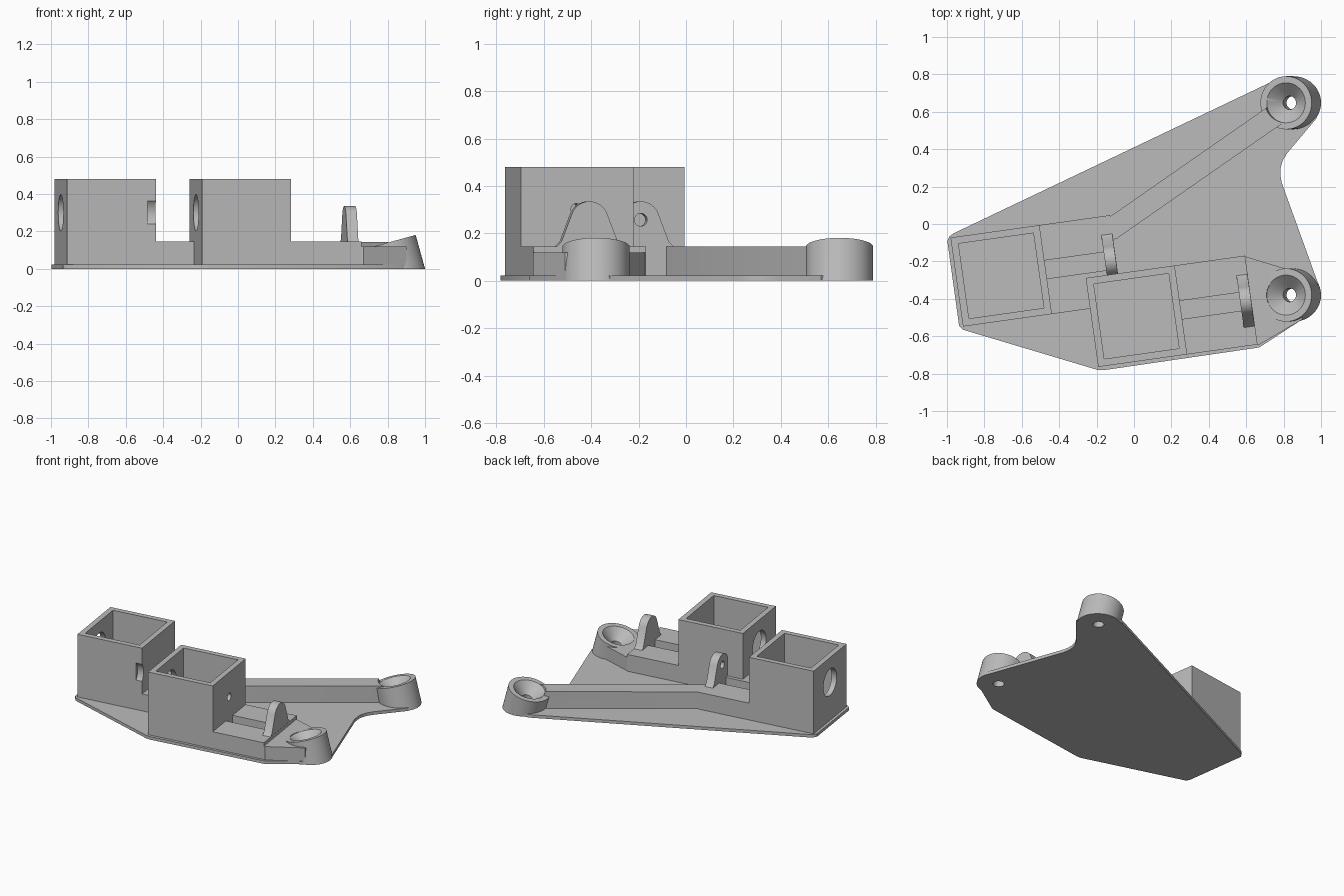
import bpy, bmesh, math
from mathutils import Matrix, Vector

if "Cube" in bpy.data.objects:
    bpy.data.objects.remove(bpy.data.objects["Cube"], do_unlink=True)

grey = bpy.data.materials.new("plain_grey")
grey.use_nodes = True
grey.diffuse_color = (0.5, 0.5, 0.5, 1)
grey.node_tree.nodes["Principled BSDF"].inputs["Base Color"].default_value = (0.5, 0.5, 0.5, 1)

IDENT = Matrix.Identity(4)
PLATE = 0.022
DECK = 0.145
HALF = 0.24


def finish(name, bm, matrix=IDENT):
    bm.transform(matrix)
    bmesh.ops.recalc_face_normals(bm, faces=bm.faces)
    mesh = bpy.data.meshes.new(name)
    bm.to_mesh(mesh)
    bm.free()
    mesh.materials.append(grey)
    obj = bpy.data.objects.new(name, mesh)
    bpy.context.collection.objects.link(obj)
    return obj


def prism(name, points, low, high, matrix=IDENT):
    """Extrude a flat outline from low to high along local z."""
    bm = bmesh.new()
    face = bm.faces.new([bm.verts.new((x, y, low)) for x, y in points])
    ext = bmesh.ops.extrude_face_region(bm, geom=[face])
    moved = [v for v in ext["geom"] if isinstance(v, bmesh.types.BMVert)]
    bmesh.ops.translate(bm, verts=moved, vec=(0, 0, high - low))
    return finish(name, bm, matrix)


def block(name, x0, x1, y0, y1, z0, z1, matrix):
    return prism(name, [(x0, y0), (x1, y0), (x1, y1), (x0, y1)], z0, z1, matrix)


def lathe(name, profile, matrix, ground_cut=False):
    """Spin a (radius, height) profile about local z."""
    bm = bmesh.new()
    verts = [bm.verts.new((r, 0, h)) for r, h in profile]
    edges = [bm.edges.new(pair) for pair in zip(verts, verts[1:])]
    bmesh.ops.spin(bm, geom=verts + edges, cent=(0, 0, 0), axis=(0, 0, 1),
                   angle=math.tau, steps=48, use_duplicate=False)
    bmesh.ops.remove_doubles(bm, verts=bm.verts, dist=0.0001)
    if ground_cut:
        bm.transform(matrix)
        cut_geom = bm.verts[:] + bm.edges[:] + bm.faces[:]
        bmesh.ops.bisect_plane(bm, geom=cut_geom, plane_co=(0, 0, 0),
                               plane_no=(0, 0, 1), clear_inner=True)
        bmesh.ops.holes_fill(bm, edges=[e for e in bm.edges if e.is_boundary])
        matrix = IDENT
    return finish(name, bm, matrix)


def rod(name, radius, x0, x1, z, matrix):
    """Cylinder along local x, used as a drill."""
    turn = Matrix.Translation((0, 0, z)) @ Matrix.Rotation(math.pi / 2, 4, 'Y')
    return lathe(name, [(0, x0), (radius, x0), (radius, x1), (0, x1)], matrix @ turn)


def cut(targets, cutter):
    for obj in targets:
        mod = obj.modifiers.new("cut", 'BOOLEAN')
        mod.operation = 'DIFFERENCE'
        mod.solver = 'EXACT'
        mod.object = cutter
        bpy.context.view_layer.objects.active = obj
        bpy.ops.object.modifier_apply(modifier=mod.name)
    bpy.data.objects.remove(cutter, do_unlink=True)


# Base plate
base_plate = prism("base_plate", [
    (-0.998, -0.09), (-0.985, -0.065), (-0.965, -0.05), (0.735, 0.76), (0.86, 0.78),
    (0.98, 0.57), (0.82, 0.38), (0.795, 0.34), (0.784, 0.3), (0.783, 0.26),
    (0.79, 0.22), (0.985, -0.32), (0.93, -0.49), (0.67, -0.66), (-0.165, -0.782),
    (-0.195, -0.78), (-0.915, -0.565), (-0.935, -0.545)], 0, PLATE)

# Two angled holders: tall open box, low deck and rounded lug
centres = [("rear", -0.71, -0.277), ("front", 0.013, -0.493)]
frames, bodies, lugs = [], [], []
side_view = Matrix.Rotation(math.pi / 2, 4, 'X')
end_view = Matrix(((0, 0, 1, 0), (1, 0, 0, 0), (0, 1, 0, 0), (0, 0, 0, 1)))
lug_outline = [(-0.14, 0.13), (0.14, 0.13), (0.14, DECK), (0.12, 0.165)]
for i in range(17):
    a = math.radians(20 + i * 140 / 16)
    lug_outline.append((0.08 * math.cos(a), 0.255 + 0.08 * math.sin(a)))
lug_outline += [(-0.12, 0.165), (-0.14, DECK)]

for label, x, y in centres:
    frame = Matrix.Translation((x, y, 0)) @ Matrix.Rotation(math.radians(8), 4, 'Z')
    frames.append(frame)
    bodies.append(prism(label + "_holder", [
        (-HALF, 0.01), (0.62, 0.01), (0.62, DECK), (HALF, DECK),
        (HALF, 0.48), (-HALF, 0.48)], -HALF, HALF, frame @ side_view))
    lugs.append(prism(label + "_lug", lug_outline, 0.56, 0.619, frame @ end_view))

# Arm to the rear post and web to the front post
arm = prism("rear_arm", [(-0.3, 0.018), (-0.122, 0.044), (0.72, 0.63), (0.8, 0.67),
                         (0.83, 0.56), (0.76, 0.515), (-0.095, -0.08),
                         (-0.2, -0.1)], 0.01, DECK - 0.001)
web = prism("front_web", [(0.59, -0.172), (0.83, -0.245), (0.9, -0.38), (0.9, -0.51),
                          (0.67, -0.645), (0.62, -0.64)], 0.01, 0.12)

# Tilted posts with countersunk bores
posts = []
for label, y, neighbours in [("rear", 0.648, [arm]), ("front", -0.38, [web])]:
    tilt = Matrix.Translation((0.813, y, 0.143)) @ Matrix.Rotation(math.radians(-15.5), 4, 'Y')
    post = lathe(label + "_post", [(0, -0.4), (0.142, -0.4), (0.142, 0), (0, 0)], tilt, True)
    bore = lathe("bore", [(0, -0.4), (0.036, -0.4), (0.036, -0.07), (0.107, 0),
                          (0.107, 0.2), (0, 0.2)], tilt)
    cut([post, base_plate] + neighbours, bore)
    posts.append(post)

# Pockets, cable holes and deck channels
for i, frame in enumerate(frames):
    inner = HALF - 0.038
    pocket = block("pocket", -inner, inner, -inner, inner, 0.005, 0.6, frame)
    cut([bodies[i]] + ([bodies[0], lugs[0]] if i else []), pocket)
    cut(bodies if i else [bodies[0]], rod("port", 0.097, -0.49, -0.1, 0.3, frame))
    cut([bodies[i]], rod("small_hole", 0.027, 0.1, 0.3, 0.3, frame))
    cut([lugs[i]], rod("pin_hole", 0.027, 0.5, 0.7, 0.257, frame))
    cut([bodies[i]], block("channel", HALF, 0.56, -0.049, 0.049, 0.085, 0.2, frame))

# Smooth round walls, crisp edges
bpy.ops.object.select_all(action='DESELECT')
for obj in [base_plate, arm, web] + bodies + lugs + posts:
    obj.select_set(True)
bpy.context.view_layer.objects.active = base_plate
bpy.ops.object.shade_smooth_by_angle(angle=math.radians(30))
